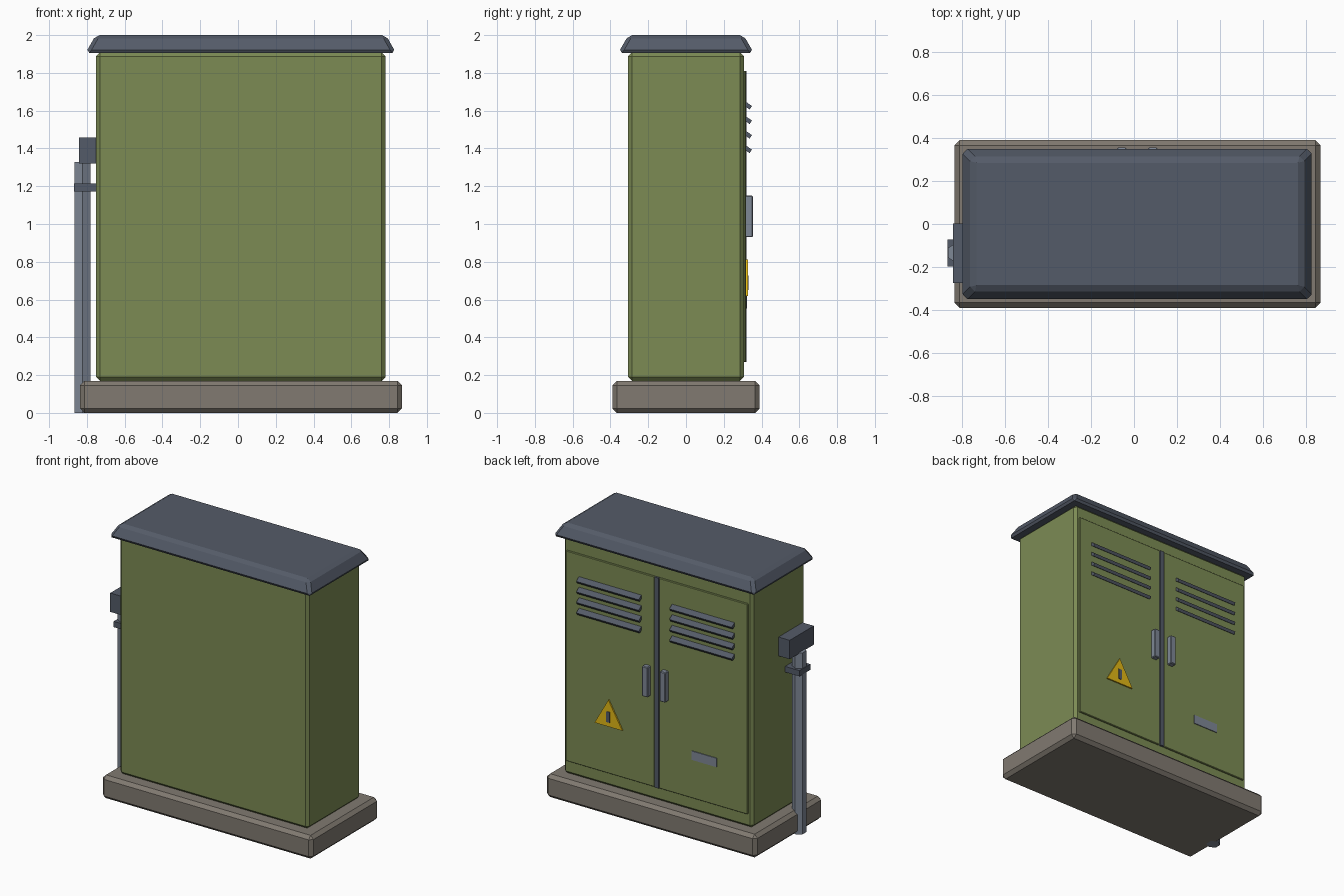
import bpy, bmesh, math
from mathutils import Matrix, Vector

if "Cube" in bpy.data.objects:
    bpy.data.objects.remove(bpy.data.objects["Cube"])


def material(name, rgb):
    m = bpy.data.materials.new(name)
    lin = [((c / 255 + 0.055) / 1.055) ** 2.4 for c in rgb]
    m.diffuse_color = (*lin, 1)
    m.use_nodes = True
    m.node_tree.nodes["Principled BSDF"].inputs["Base Color"].default_value = m.diffuse_color
    return m


GREEN = material("green_paint", (124, 139, 84))
SLATE = material("slate_metal", (84, 91, 104))
STEEL = material("light_steel", (127, 136, 150))
CONCRETE = material("concrete", (129, 122, 113))
YELLOW = material("warning_yellow", (226, 184, 22))

CX = 0.015  # centre line of the cabinet


def finish(bm, name, mat):
    bmesh.ops.recalc_face_normals(bm, faces=bm.faces)
    me = bpy.data.meshes.new(name)
    bm.to_mesh(me)
    bm.free()
    me.materials.append(mat)
    ob = bpy.data.objects.new(name, me)
    bpy.context.collection.objects.link(ob)
    return ob


def box(name, mat, x, y, z, bevel=0, taper=0, tilt=0):
    """Box from (min, max) ranges; optional top taper, edge chamfer, tilt about x."""
    lo, hi = Vector((x[0], y[0], z[0])), Vector((x[1], y[1], z[1]))
    size, mid = hi - lo, (lo + hi) / 2
    bm = bmesh.new()
    bmesh.ops.create_cube(bm, size=1)
    for v in bm.verts:
        top = v.co.z > 0
        v.co = Vector(a * b for a, b in zip(v.co, size))
        if top and taper:
            v.co.x -= math.copysign(taper, v.co.x)
            v.co.y -= math.copysign(taper, v.co.y)
    if bevel:
        bmesh.ops.bevel(bm, geom=bm.edges[:], offset=bevel, segments=1,
                        affect='EDGES', clamp_overlap=True)
    bm.transform(Matrix.Translation(mid) @ Matrix.Rotation(tilt, 4, 'X'))
    return finish(bm, name, mat)


def prism(name, mat, sides, radius, depth, matrix):
    bm = bmesh.new()
    bmesh.ops.create_cone(bm, cap_ends=True, segments=sides, radius1=radius,
                          radius2=radius, depth=depth)
    # put a corner on +y
    a = max(bm.verts, key=lambda v: v.co.y).co
    turn = math.pi / 2 - math.atan2(a.y, a.x)
    bm.transform(matrix @ Matrix.Rotation(turn, 4, 'Z'))
    return finish(bm, name, mat)


# Plinth, cabinet body and roof
box("plinth", CONCRETE, (-0.836, 0.868), (-0.39, 0.39), (0, 0.17), bevel=0.024)
box("cabinet_body", GREEN, (CX - 0.766, CX + 0.766), (-0.306, 0.306), (0.17, 1.908), bevel=0.02)
box("roof", SLATE, (CX - 0.822, CX + 0.822), (-0.359, 0.359), (1.905, 2.0), bevel=0.02, taper=0.054)

# Doors on the back, with louvres and handles
for side, s in (("left", 1), ("right", -1)):
    xs = sorted((CX + s * 0.018, CX + s * 0.735))
    box(side + "_door", GREEN, xs, (0.30, 0.317), (0.27, 1.81), bevel=0.004)
    mid = CX + s * 0.377
    for i in range(4):
        z = 1.628 - i * 0.077
        box(f"{side}_louvre_{i + 1}", SLATE, (mid - 0.253, mid + 0.253),
            (0.303, 0.347), (z - 0.011, z + 0.011), tilt=math.radians(-35))
    h = CX + s * 0.072
    box(side + "_handle", STEEL, (h - 0.023, h + 0.023), (0.31, 0.355), (0.93, 1.15), bevel=0.005)

# Strip between the doors
box("door_seam", SLATE, (CX - 0.016, CX + 0.016), (0.30, 0.321), (0.27, 1.81))

# Warning triangle with bar, and blank plate
prism("warning_triangle", YELLOW, 3, 0.13, 0.012,
      Matrix.Translation((0.40, 0.321, 0.683)) @ Matrix.Rotation(math.pi / 2, 4, 'X'))
box("warning_bar", SLATE, (0.386, 0.414), (0.322, 0.331), (0.65, 0.727))
box("blank_plate", STEEL, (-0.472, -0.272), (0.314, 0.323), (0.553, 0.618))

# Cable pipe with clamp and junction box on the side
prism("cable_pipe", STEEL, 6, 0.048, 1.328, Matrix.Translation((-0.823, -0.134, 0.664)))
box("pipe_clamp", SLATE, (-0.868, -0.745), (-0.198, -0.073), (1.172, 1.214))
box("junction_box", SLATE, (-0.842, -0.745), (-0.275, 0.003), (1.32, 1.458))
